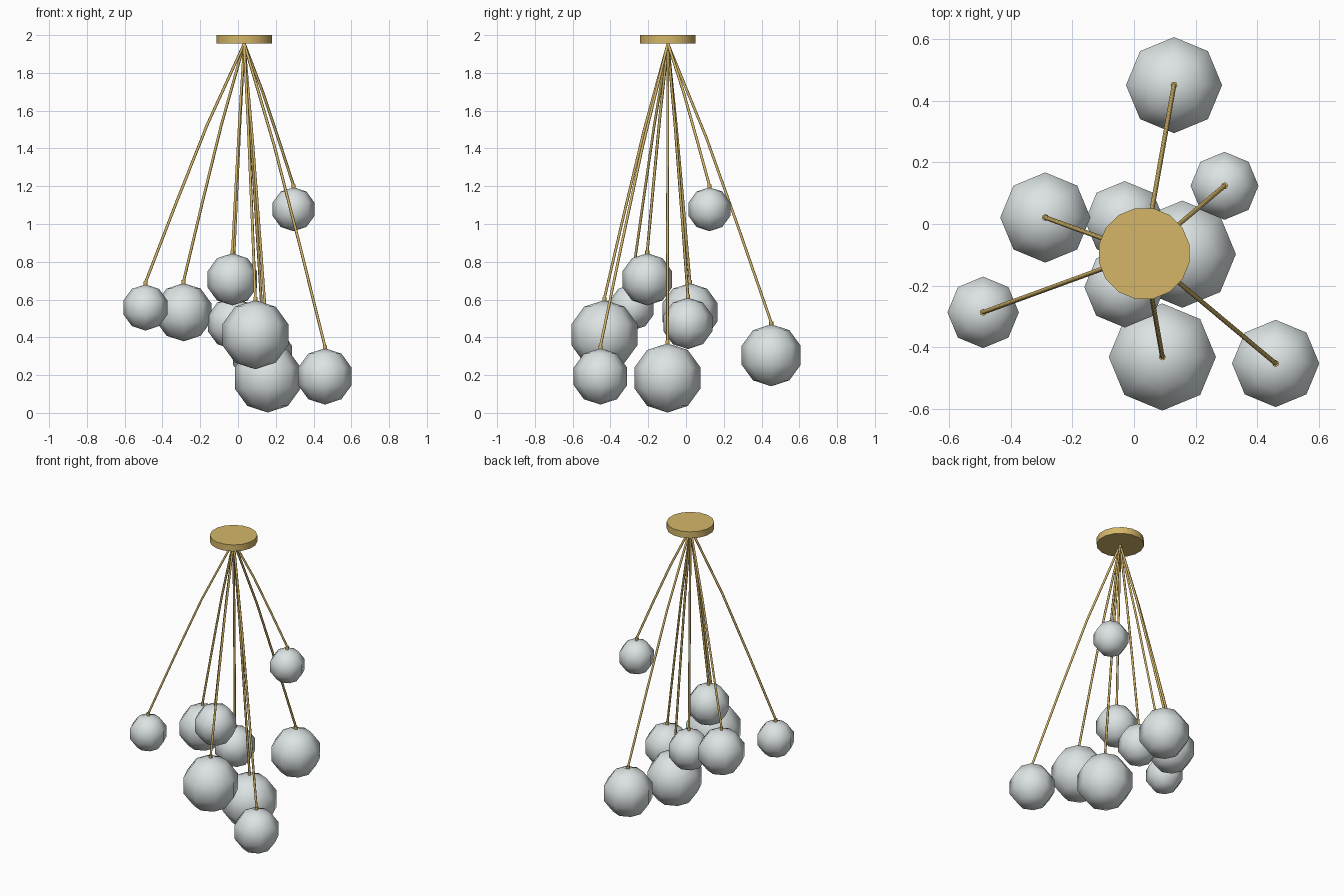
import bpy, math
from mathutils import Vector

if "Cube" in bpy.data.objects:
    bpy.data.objects.remove(bpy.data.objects["Cube"])

def material(name, rgb):
    m = bpy.data.materials.new(name)
    m.diffuse_color = (*rgb, 1)
    m.use_nodes = True
    m.node_tree.nodes["Principled BSDF"].inputs["Base Color"].default_value = m.diffuse_color
    return m

brass = material("brass", (0.66, 0.47, 0.14))
glass = material("frosted_glass", (0.72, 0.77, 0.77))

def finish(name, mat, angle):
    ob = bpy.context.object
    ob.name = name
    ob.data.materials.append(mat)
    bpy.ops.object.shade_smooth_by_angle(angle=math.radians(angle))
    return ob

# Ceiling canopy
hub = Vector((0.033, -0.096, 1.955))
bpy.ops.mesh.primitive_cylinder_add(vertices=16, radius=0.15, depth=0.045,
                                    location=hub + Vector((0, 0, 0.0225)),
                                    rotation=(0, 0, math.pi / 16))
finish("ceiling_canopy", brass, 40)

# Globes: x, y, z, radius
globes = [
    (0.13, 0.451, 0.305, 0.164),
    (0.46, -0.453, 0.193, 0.149),
    (0.294, 0.124, 1.078, 0.116),
    (-0.288, 0.021, 0.533, 0.154),
    (-0.49, -0.287, 0.558, 0.122),
    (0.092, -0.432, 0.414, 0.183),
    (0.157, -0.098, 0.185, 0.183),
    (-0.03, 0.010, 0.474, 0.136),
    (-0.03, -0.205, 0.707, 0.138),
]

def cable(name, start, end):
    # Slightly bowed three-segment cable
    flat = Vector((end.x - start.x, end.y - start.y, 0))
    pts = [start,
           start.lerp(end, 0.34) + flat * 0.035,
           start.lerp(end, 0.67) + flat * 0.022,
           end]
    cu = bpy.data.curves.new(name, 'CURVE')
    cu.dimensions = '3D'
    cu.bevel_depth = 0.0075
    cu.bevel_resolution = 1
    cu.use_fill_caps = True
    sp = cu.splines.new('POLY')
    sp.points.add(len(pts) - 1)
    for p, co in zip(sp.points, pts):
        p.co = (*co, 1)
    cu.materials.append(brass)
    bpy.context.collection.objects.link(bpy.data.objects.new(name, cu))

for i, (x, y, z, r) in enumerate(globes, 1):
    # Low-poly glass globe
    bpy.ops.mesh.primitive_uv_sphere_add(segments=8, ring_count=5, radius=r,
                                         location=(x, y, z))
    finish(f"globe_{i}", glass, 180)
    # Small socket on the globe's top
    top = Vector((x, y, z + r))
    bpy.ops.mesh.primitive_cylinder_add(vertices=8, radius=0.011, depth=0.024,
                                        location=top + Vector((0, 0, 0.004)))
    finish(f"socket_{i}", brass, 50)
    cable(f"cable_{i}", hub, top + Vector((0, 0, 0.01)))
